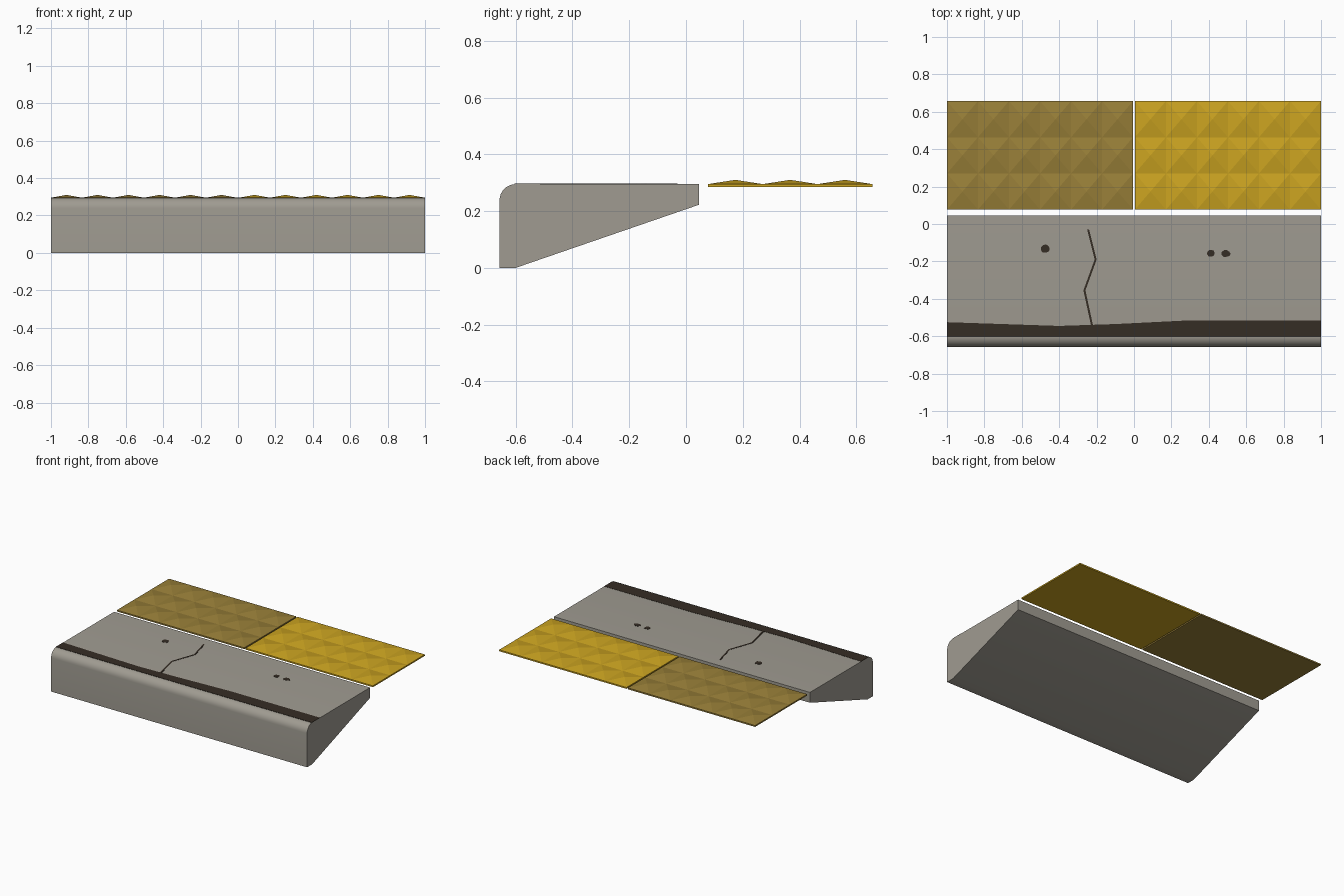
import bpy, bmesh, math, random
from mathutils import Vector

if "Cube" in bpy.data.objects:
    bpy.data.objects.remove(bpy.data.objects["Cube"])

random.seed(4)
TOP = 0.295


def material(name, rgb):
    m = bpy.data.materials.new(name)
    m.diffuse_color = (*rgb, 1)
    m.use_nodes = True
    m.node_tree.nodes["Principled BSDF"].inputs["Base Color"].default_value = m.diffuse_color
    return m


concrete = material("concrete grey", (0.35, 0.33, 0.285))
grime = material("dark grime", (0.036, 0.026, 0.018))
worn = material("worn yellow", (0.32, 0.215, 0.04))
yellow = material("bright yellow", (0.60, 0.37, 0.015))


def finish(name, bm, mat):
    bmesh.ops.recalc_face_normals(bm, faces=bm.faces)
    me = bpy.data.meshes.new(name)
    bm.to_mesh(me)
    bm.free()
    me.materials.append(mat)
    ob = bpy.data.objects.new(name, me)
    bpy.context.collection.objects.link(ob)
    return ob


def extrude(name, points, vec, mat):
    """Closed polygon pushed along a vector."""
    bm = bmesh.new()
    face = bm.faces.new([bm.verts.new(p) for p in points])
    ext = bmesh.ops.extrude_face_region(bm, geom=[face], use_keep_orig=True)
    verts = [g for g in ext["geom"] if isinstance(g, bmesh.types.BMVert)]
    bmesh.ops.translate(bm, verts=verts, vec=vec)
    return finish(name, bm, mat)


def decal(name, pts):
    """Thin dark plate lying on the kerb top."""
    return extrude(name, [(x, y, TOP - 0.001) for x, y in pts], (0, 0, 0.0025), grime)


# Kerb: rounded nose, sloping underside
R = 0.057
profile = [(-0.6, 0), (0.045, 0.222), (0.045, TOP)]
for i in range(9):
    a = math.pi / 2 + math.pi / 2 * i / 8
    profile.append((-0.657 + R + R * math.cos(a), TOP - R + R * math.sin(a)))
profile.append((-0.657, 0))
kerb = extrude("kerb", [(-1, y, z) for y, z in profile], (2, 0, 0), concrete)
bpy.context.view_layer.objects.active = kerb
kerb.select_set(True)
bpy.ops.object.shade_smooth_by_angle(angle=math.radians(30))

# Grime strip along the nose, with a wavering back edge
decal("grime_strip", [(-1, -0.605), (1, -0.605), (1, -0.515), (0.3, -0.515),
                      (-0.1, -0.535), (-0.4, -0.545), (-1, -0.525)])

# Crack: a ribbon along a zigzag
path = [(-0.245, -0.03), (-0.205, -0.19), (-0.265, -0.355), (-0.225, -0.54)]
w = 0.0055
decal("crack", [(x - w, y) for x, y in path] + [(x + w, y) for x, y in path[::-1]])

# Chipped pits
for i, (x, y, r) in enumerate([(-0.475, -0.13, 0.026), (0.41, -0.155, 0.022), (0.492, -0.158, 0.023)]):
    pts = []
    for k in range(9):
        a = math.tau * k / 9
        rr = r * random.uniform(0.85, 1.15)
        pts.append((x + rr * math.cos(a), y + 0.85 * rr * math.sin(a)))
    decal(f"pit_{i + 1}", pts)


# Tactile tiles: slab topped with a grid of low pyramids
def tile(name, x0, x1, mat, nx=6, ny=3, y0=0.077, y1=0.657, z0=0.285, peak=0.31):
    bm = bmesh.new()
    grid = [[bm.verts.new((x0 + (x1 - x0) * i / nx, y0 + (y1 - y0) * j / ny, TOP))
             for j in range(ny + 1)] for i in range(nx + 1)]
    for i in range(nx):
        for j in range(ny):
            ring = [grid[i][j], grid[i + 1][j], grid[i + 1][j + 1], grid[i][j + 1]]
            c = sum((v.co for v in ring), Vector()) / 4
            tip = bm.verts.new((c.x, c.y, peak))
            for k in range(4):
                bm.faces.new((ring[k], ring[(k + 1) % 4], tip))
    rim = [e for e in bm.edges if e.is_boundary]
    ext = bmesh.ops.extrude_edge_only(bm, edges=rim)["geom"]
    for v in ext:
        if isinstance(v, bmesh.types.BMVert):
            v.co.z = z0
    bmesh.ops.holes_fill(bm, edges=[e for e in bm.edges if e.is_boundary], sides=0)
    finish(name, bm, mat)


tile("worn_tile", -1, -0.005, worn)
tile("bright_tile", 0.005, 1, yellow)
